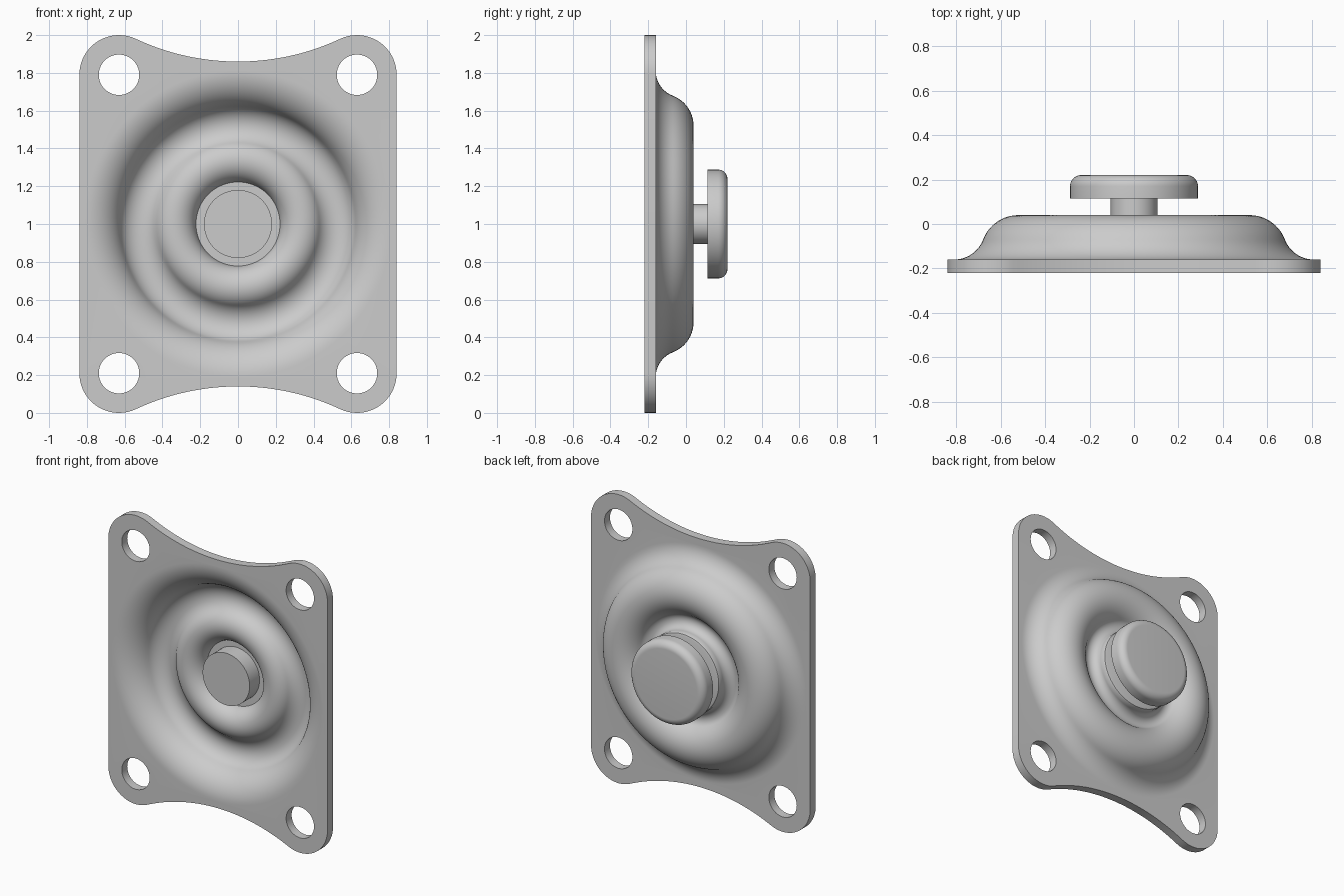
import bpy, bmesh
from math import sin, cos, pi, radians, atan2, degrees, hypot

if "Cube" in bpy.data.objects:
    bpy.data.objects.remove(bpy.data.objects["Cube"])

SEG = 128


def arc(c, r, a0, a1, n):
    """Points on an arc, angles in degrees."""
    return [(c[0] + r * cos(radians(a0 + (a1 - a0) * i / n)),
             c[1] + r * sin(radians(a0 + (a1 - a0) * i / n))) for i in range(n + 1)]


def revolve(name, profile):
    """Spin an (radius, y) profile around the y axis through z = 1."""
    bm = bmesh.new()
    rings = []
    for r, y in profile:
        if r < 1e-6:
            rings.append([bm.verts.new((0, y, 1))])
        else:
            rings.append([bm.verts.new((r * cos(2 * pi * i / SEG), y, 1 + r * sin(2 * pi * i / SEG)))
                          for i in range(SEG)])
    for a, b in zip(rings, rings[1:]):
        if len(a) == len(b) == 1:
            continue
        for i in range(SEG):
            j = (i + 1) % SEG
            if len(a) == 1:
                bm.faces.new((a[0], b[i], b[j]))
            elif len(b) == 1:
                bm.faces.new((a[j], a[i], b[0]))
            else:
                bm.faces.new((a[i], b[i], b[j], a[j]))
    bmesh.ops.recalc_face_normals(bm, faces=bm.faces)
    mesh = bpy.data.meshes.new(name)
    bm.to_mesh(mesh)
    bm.free()
    obj = bpy.data.objects.new(name, mesh)
    bpy.context.collection.objects.link(obj)
    return obj


def select(*objs):
    bpy.ops.object.select_all(action='DESELECT')
    for o in objs:
        o.select_set(True)
    bpy.context.view_layer.objects.active = objs[0]


# Flange outline: round ears joined by shallow concave arcs
HX, HZ, EAR, HOLE, RIM = 0.63, 0.79, 0.21, 0.107, 0.81
WAIST = 0.86
R = (HX**2 + (WAIST - HZ)**2 - EAR**2) / (2 * (EAR - (WAIST - HZ)))
a = degrees(atan2(WAIST + R - HZ, HX))       # direction towards the tangent point
top = arc((HX, HZ), EAR, 0, 180 - a, 20) + arc((0, WAIST + R), R, -a, -180 + a, 40)[1:-1] \
    + arc((-HX, HZ), EAR, a, 180, 20)
outline = top + [(-x, -z) for x, z in top]

curve = bpy.data.curves.new("flange", 'CURVE')
curve.dimensions = '2D'
curve.fill_mode = 'BOTH'
curve.extrude = 0.03
loops = [outline, arc((0, 0), RIM, 0, 360, SEG)[:-1]]
loops += [arc((sx * HX, sz * HZ), HOLE, 0, 360, 48)[:-1] for sx in (-1, 1) for sz in (-1, 1)]
for pts in loops:
    s = curve.splines.new('POLY')
    s.points.add(len(pts) - 1)
    for p, (x, z) in zip(s.points, pts):
        p.co = (x, z, 0, 1)
    s.use_cyclic_u = True
flange = bpy.data.objects.new("diaphragm_plate", curve)
bpy.context.collection.objects.link(flange)
flange.rotation_euler = (pi / 2, 0, 0)
flange.location = (0, -0.19, 1)
select(flange)
bpy.ops.object.convert(target='MESH')
bpy.ops.object.transform_apply(location=True, rotation=True, scale=True)

# Open the flange where the formed membrane joins it
bm = bmesh.new()
bm.from_mesh(flange.data)
wall = [f for f in bm.faces if all(hypot(v.co.x, v.co.z - 1) < RIM + 0.005 for v in f.verts)]
bmesh.ops.delete(bm, geom=wall, context='FACES')
bm.to_mesh(flange.data)
bm.free()

# Membrane: rolled section of even thickness made from tangent arcs
C1, C2 = (RIM, -0.02), (0.52, -0.13)
t = degrees(atan2(C1[1] - C2[1], C1[0] - C2[0]))
u = 145
C3 = (C2[0] + 0.225 * cos(radians(u)), C2[1] + 0.225 * sin(radians(u)))


def section(r1, r2, r3, end):
    return (arc(C1, r1, -90, -180 + t, 12) + arc(C2, r2, t, u, 24)[1:]
            + arc(C3, r3, u - 180, end, 24)[1:])


back = section(0.14, 0.17, 0.055, -180) + [(0.281, 0.025), (0.276, 0.036), (0.265, 0.04), (0, 0.04)]
front = section(0.20, 0.11, 0.115, -170) + [(0, -0.021)]
membrane = revolve("membrane", back + front[::-1])

# Weld membrane and flange into one plate
select(flange, membrane)
bpy.ops.object.join()
bm = bmesh.new()
bm.from_mesh(flange.data)
bmesh.ops.remove_doubles(bm, verts=bm.verts, dist=0.0005)
bmesh.ops.recalc_face_normals(bm, faces=bm.faces)
bm.to_mesh(flange.data)
bm.free()

# Rear button on its stem, and the front boss
button = revolve("rear_button", [(0, 0.03), (0.105, 0.03), (0.105, 0.115), (0.288, 0.115)]
                 + arc((0.238, 0.17), 0.05, 0, 90, 10) + [(0, 0.22)])
boss = revolve("front_boss", [(0, -0.01), (0.18, -0.01), (0.18, -0.13), (0, -0.13)])

# Smooth shading with crisp edges
select(flange, button, boss)
bpy.ops.object.shade_smooth_by_angle(angle=radians(30))
